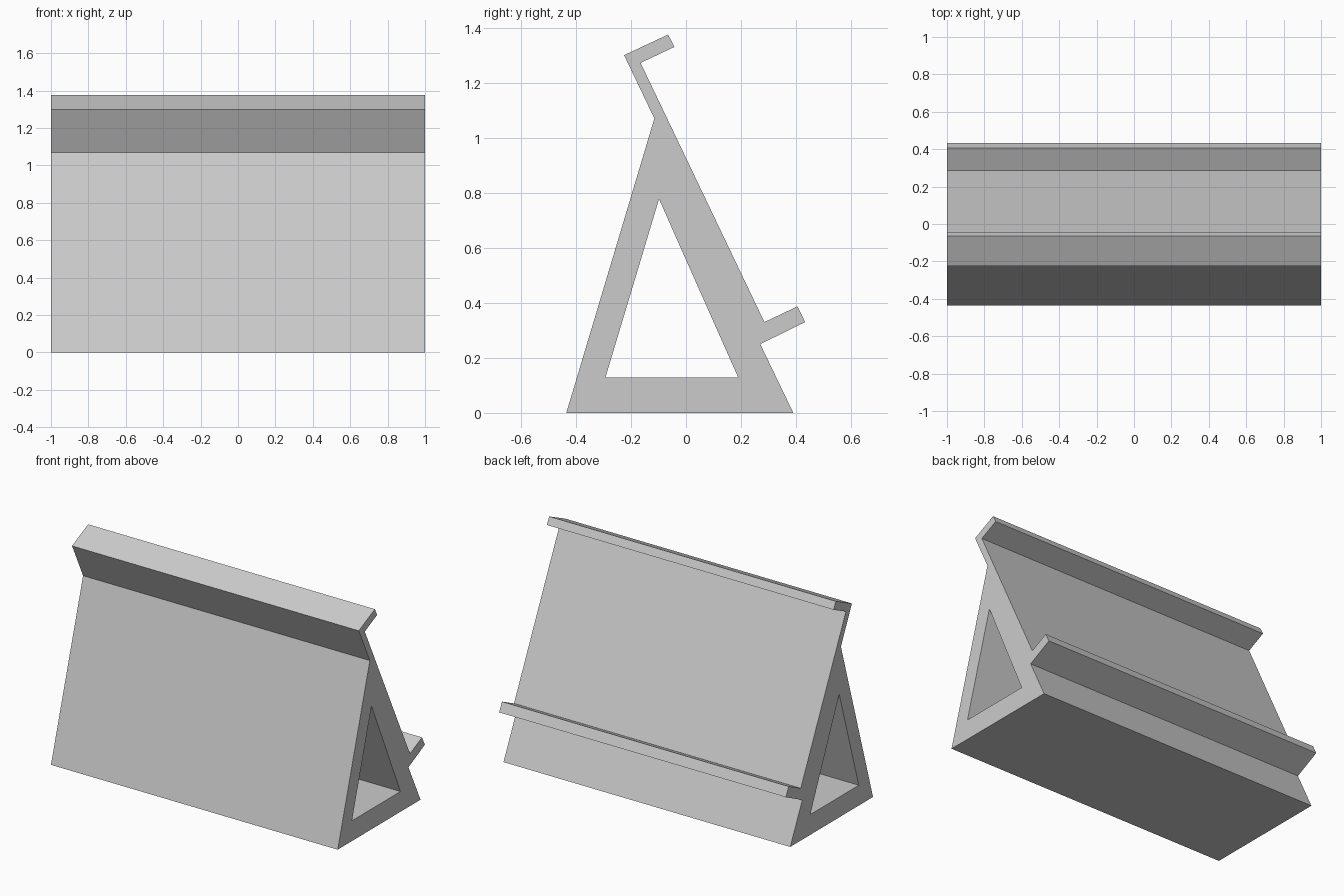
import bpy
from math import radians

cube = bpy.data.objects.get("Cube")
if cube:
    bpy.data.objects.remove(cube, do_unlink=True)

HALF_WIDTH = 1.0

# Single light grey plastic
grey = bpy.data.materials.new("light_grey")
grey.use_nodes = True
colour = (0.6, 0.6, 0.6, 1.0)
grey.diffuse_color = colour
grey.node_tree.nodes["Principled BSDF"].inputs["Base Color"].default_value = colour

# Side outline (y, z): A-frame with a hooked lip on top and a ledge on the back
outline = [
    (-0.435, 0), (0.39, 0),                                   # base
    (0.27, 0.25), (0.433, 0.33), (0.405, 0.387), (0.285, 0.33),   # ledge
    (-0.165, 1.272), (-0.042, 1.33), (-0.065, 1.375),         # top hook
    (-0.225, 1.3), (-0.115, 1.07),                            # neck
]
# Triangular opening running through the whole width
opening = [(-0.293, 0.128), (-0.098, 0.777), (0.19, 0.128)]

curve = bpy.data.curves.new("stand_profile", "CURVE")
curve.dimensions = "2D"
curve.fill_mode = "BOTH"
curve.extrude = HALF_WIDTH
for loop in (outline, opening):
    spline = curve.splines.new("POLY")
    spline.points.add(len(loop) - 1)
    for point, (y, z) in zip(spline.points, loop):
        point.co = (y, z, 0, 1)
    spline.use_cyclic_u = True
curve.materials.append(grey)

# Stand the profile upright so that it extrudes along x, then make it a mesh
stand = bpy.data.objects.new("display_stand", curve)
stand.rotation_euler = (radians(90), 0, radians(90))
bpy.context.collection.objects.link(stand)
bpy.ops.object.select_all(action="DESELECT")
stand.select_set(True)
bpy.context.view_layer.objects.active = stand
bpy.ops.object.convert(target="MESH")
bpy.ops.object.transform_apply(location=False, rotation=True, scale=False)
bpy.ops.object.shade_flat()
